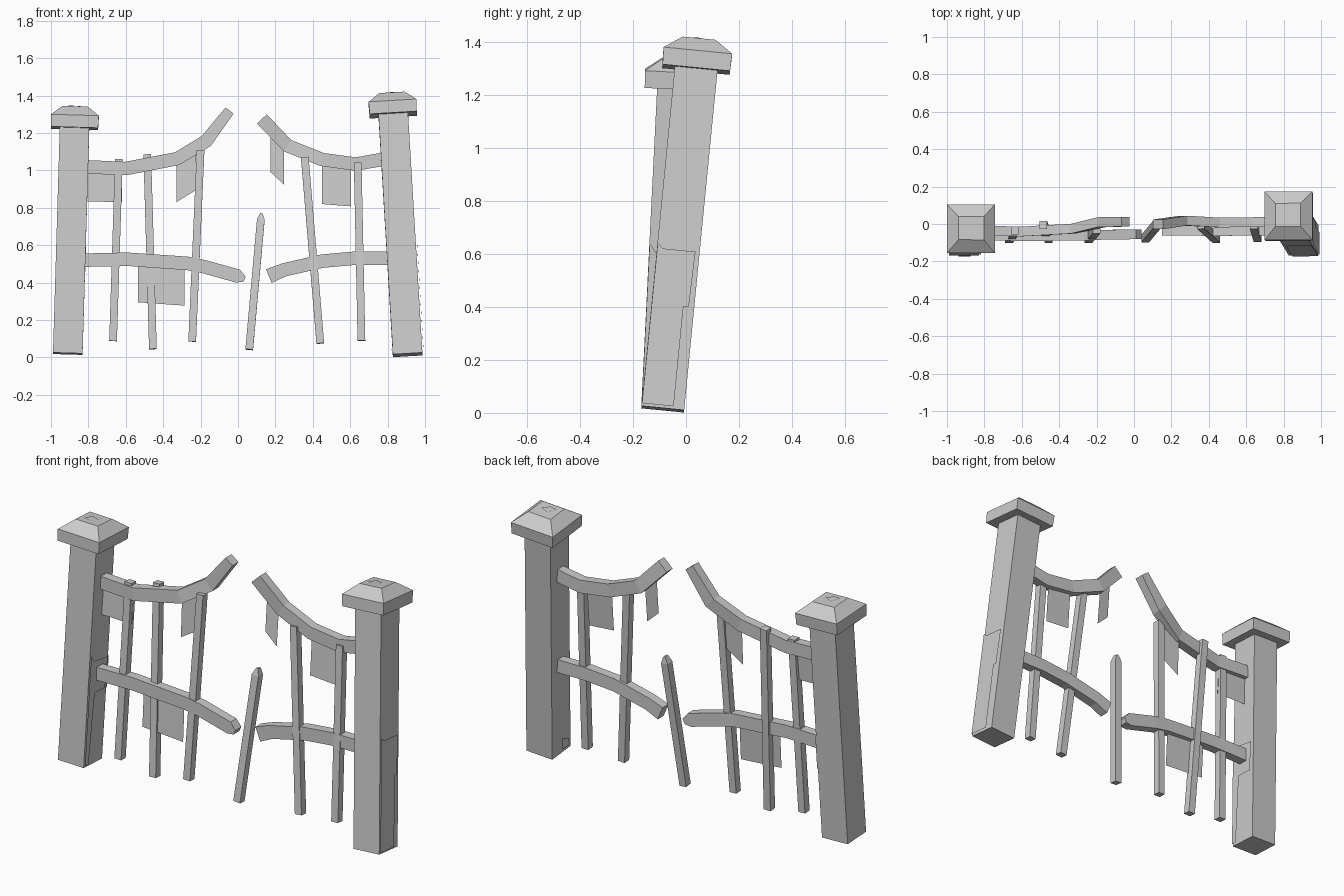
import bpy
from mathutils import Vector, Matrix

if "Cube" in bpy.data.objects:
    bpy.data.objects.remove(bpy.data.objects["Cube"])

stone = bpy.data.materials.new("weathered_grey")
stone.diffuse_color = (0.6, 0.6, 0.6, 1)
stone.use_nodes = True
stone.node_tree.nodes["Principled BSDF"].inputs["Base Color"].default_value = stone.diffuse_color


def make(name, verts, faces, matrix=None):
    mesh = bpy.data.meshes.new(name)
    mesh.from_pydata([tuple(v) for v in verts], [], faces)
    if matrix:
        mesh.transform(matrix)
    mesh.update()
    mesh.materials.append(stone)
    ob = bpy.data.objects.new(name, mesh)
    bpy.context.collection.objects.link(ob)
    return ob


def loft(name, rings, matrix=None):
    """Closed solid through a series of four-cornered rings."""
    verts = [v for r in rings for v in r]
    faces = [(3, 2, 1, 0)]
    for i in range(len(rings) - 1):
        for k in range(4):
            a, b = i * 4 + k, i * 4 + (k + 1) % 4
            faces.append((a, b, b + 4, a + 4))
    n = len(verts)
    faces.append((n - 4, n - 3, n - 2, n - 1))
    return make(name, verts, faces, matrix)


def square(hx, hy, z):
    return [(-hx, -hy, z), (hx, -hy, z), (hx, hy, z), (-hx, hy, z)]


def frame(base, top):
    """Matrix standing a part on base, leaning towards top, and its length."""
    base, axis = Vector(base), Vector(top) - Vector(base)
    z = axis.normalized()
    y = z.cross(Vector((1, 0, 0))).normalized()
    x = y.cross(z)
    m = Matrix((x, y, z)).transposed().to_4x4()
    return Matrix.Translation(base) @ m, axis.length


def pillar(side, base, top):
    m, h = frame(base, top)
    loft(side + "_pillar", [square(.079, .081, 0), square(.079, .081, h + .02)], m)
    loft(side + "_pillar_cap", [square(.126, .128, h), square(.128, .130, h + .065),
                                square(.068, .062, h + .115)], m)
    # chipped patch lying on the cap
    make(side + "_cap_chip", [(-.04, -.03, h + .119), (.0, -.035, h + .119),
                              (.03, .0, h + .119), (-.02, .02, h + .119)], [(0, 1, 2, 3)], m)
    return m


def patch(name, m, face, outline):
    """Thin chipped plaster sheet on one pillar face."""
    d = .086
    place = {"front": lambda u, h: (u, -d, h), "back": lambda u, h: (u, d, h),
             "right": lambda u, h: (d, u, h), "left": lambda u, h: (-d, u, h)}[face]
    pts = [place(u, h) for u, h in outline]
    if face in ("back", "left"):
        pts.reverse()
    make(name, pts, [tuple(range(len(pts)))], m)


def rail(name, pts, height=.072, depth=.052, tips=(1, 1)):
    """Bent rail through x, y, z points with optional broken tips."""
    P = [Vector(p) for p in pts]
    rings = []
    for i, p in enumerate(P):
        t = P[min(i + 1, len(P) - 1)] - P[max(i - 1, 0)]
        up = Vector((-t.z, 0, t.x)).normalized()
        s = tips[0] if i == 0 else tips[1] if i == len(P) - 1 else 1
        u, w = up * height / 2 * s, Vector((0, depth / 2, 0))
        rings.append([p - w - u, p + w - u, p + w + u, p - w + u])
    loft(name, rings)


def bar(name, base, top, pointed=False, w=.0205):
    m, h = frame(base, top)
    rings = [square(w, w, 0), square(w, w, h)]
    if pointed:
        rings = [square(w, w, 0), square(w, w, h - .035), square(w * .3, w * .6, h)]
    loft(name, rings, m)


# leaning pillars with caps
left = pillar("left", (-.91, -.088, .02), (-.874, -.028, 1.225))
right = pillar("right", (.907, -.088, .014), (.83, .038, 1.297))

# chipped patches on the pillars
patch("left_front_chip", left, "front",
      [(-.03, .005), (.035, .005), (.035, .11), (.015, .13), (-.01, .19), (-.03, .13)])
patch("left_back_chip", left, "back", [(-.06, .41), (.08, .39), (.08, .57), (-.04, .57)])
patch("left_side_chip", left, "right",
      [(-.08, .01), (-.05, .01), (-.03, .4), (.06, .4), (.07, .57), (-.05, .58), (-.08, .62)])
patch("right_front_chip", right, "front",
      [(-.06, .01), (.078, .01), (.078, .62), (.05, .62), (.03, .6), (.005, .6), (-.025, .62), (-.06, .58)])
patch("right_side_chip", right, "right",
      [(-.08, .01), (.04, .01), (.04, .39), (.06, .39), (.065, .6), (-.06, .6), (-.08, .62)])
patch("right_inner_chip", right, "left", [(-.06, .02), (.0, .02), (.0, .09), (-.06, .06)])

# bent and broken rails
rail("left_top_rail", [(-.83, -.035, 1.02), (-.6, -.04, 1.01), (-.325, -.025, 1.063),
                       (-.17, .01, 1.157), (-.045, .012, 1.32)], tips=(1, .75))
rail("left_lower_rail", [(-.83, -.06, .52), (-.59, -.065, .525), (-.27, -.062, .503),
                         (-.18, -.058, .485), (.0, -.055, .435), (.035, -.055, .418)], tips=(1, .4))
rail("right_top_rail", [(.128, -.002, 1.275), (.265, .018, 1.132), (.45, .008, 1.058),
                        (.63, .01, 1.034), (.79, .012, 1.062)])
rail("right_lower_rail", [(.165, -.035, .435), (.245, -.035, .468), (.45, -.038, .515),
                          (.62, -.035, .53), (.81, -.035, .53)], tips=(1.1, 1))

# upright bars
bar("left_bar_outer", (-.668, -.082, .088), (-.637, -.035, 1.06))
bar("left_bar_middle", (-.455, -.082, .045), (-.485, -.005, 1.085))
bar("left_bar_inner", (-.245, -.082, .085), (-.2, -.03, 1.108))
bar("loose_bar", (.06, -.078, .042), (.125, .0, .77), pointed=True)
bar("right_bar_inner", (.44, -.08, .075), (.357, -.005, 1.07))
bar("right_bar_outer", (.66, -.075, .09), (.64, -.005, 1.04))

# thin hanging sheets: x left, x right, top left, top right, bottom left, bottom right, y top, y bottom
sheets = {
    "left_outer_sheet": (-.81, -.62, 1.0, .99, .835, .83, -.035, -.045),
    "left_inner_sheet": (-.33, -.225, 1.04, 1.10, .83, .895, -.02, -.03),
    "left_lower_sheet": (-.535, -.285, .51, .50, .295, .277, -.062, -.075),
    "right_inner_sheet": (.175, .245, 1.22, 1.13, .99, .925, .01, -.01),
    "right_outer_sheet": (.45, .603, 1.05, 1.03, .82, .808, .008, -.01),
}
for name, (x0, x1, tl, tr, bl, br, yt, yb) in sheets.items():
    make(name, [(x0, yb, bl), (x1, yb, br), (x1, yt, tr), (x0, yt, tl)], [(0, 1, 2, 3)])
